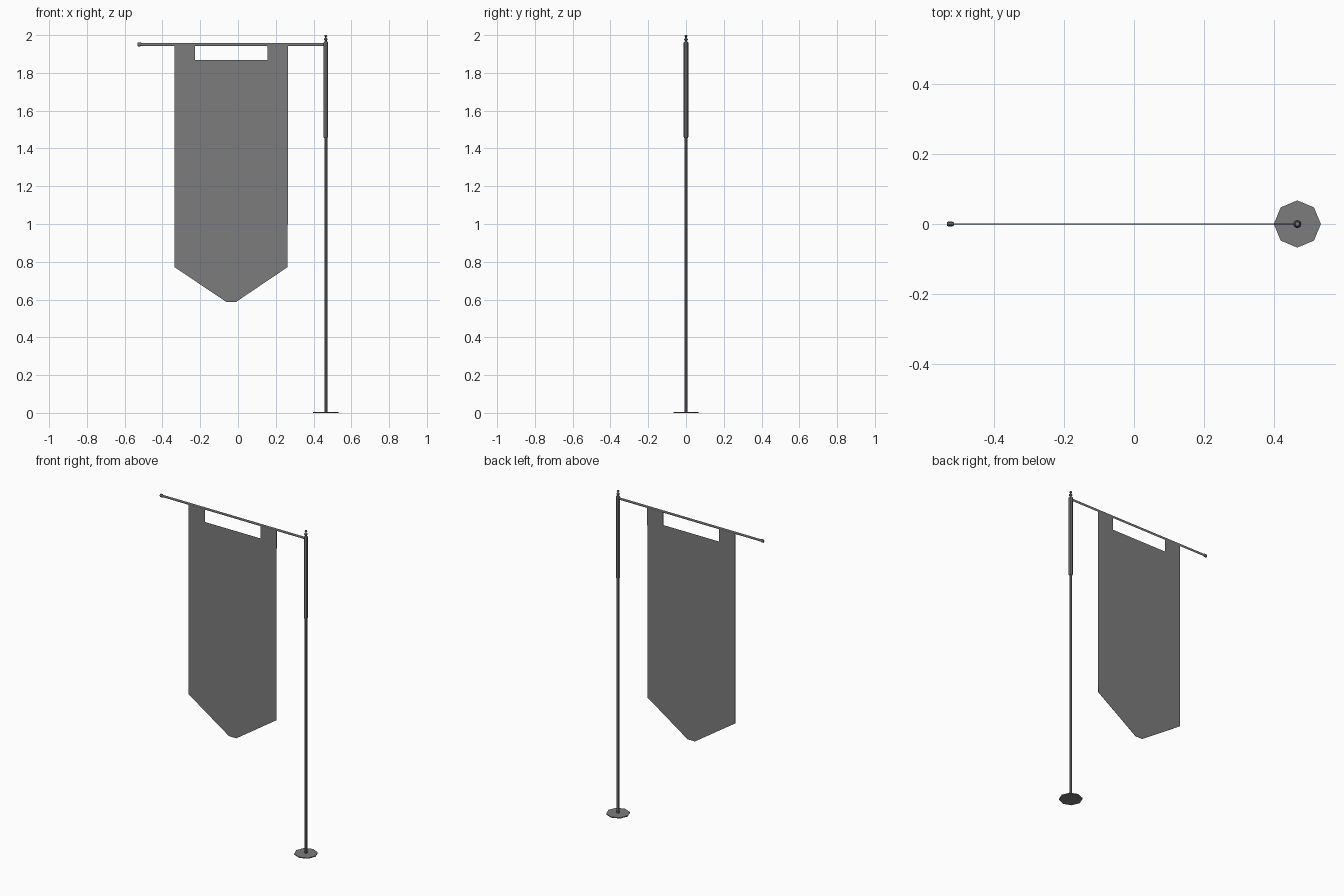
import bpy, bmesh
from math import cos, sin, tau
from mathutils import Matrix

if "Cube" in bpy.data.objects:
    bpy.data.objects.remove(bpy.data.objects["Cube"])

POLE_X, BAR_Z = 0.465, 1.951

dark = bpy.data.materials.new("dark_grey")
dark.diffuse_color = (0.2, 0.2, 0.2, 1)
dark.use_nodes = True
dark.node_tree.nodes["Principled BSDF"].inputs["Base Color"].default_value = dark.diffuse_color


def make_object(name, bm):
    bmesh.ops.recalc_face_normals(bm, faces=bm.faces[:])
    mesh = bpy.data.meshes.new(name)
    bm.to_mesh(mesh)
    bm.free()
    mesh.materials.append(dark)
    obj = bpy.data.objects.new(name, mesh)
    bpy.context.collection.objects.link(obj)
    return obj


def lathe(name, profile, origin, along_x=False, sides=8, y_scale=1):
    """Turn (radius, height) pairs into a capped faceted solid."""
    bm = bmesh.new()
    rings = [[bm.verts.new((r * cos(tau * i / sides), y_scale * r * sin(tau * i / sides), h))
              for i in range(sides)] for r, h in profile]
    for a, b in zip(rings, rings[1:]):
        for i in range(sides):
            j = (i + 1) % sides
            bm.faces.new((a[i], a[j], b[j], b[i]))
    bm.faces.new(rings[0][::-1])
    bm.faces.new(rings[-1])
    turn = Matrix.Rotation(tau / 4, 4, 'Y') if along_x else Matrix.Identity(4)
    bm.transform(Matrix.Translation(origin) @ turn)
    return make_object(name, bm)


# Upright: foot plate, slim pole, thicker upper sleeve and turned finial
foot = (POLE_X, 0, 0)
lathe("base_plate", [(0.067, 0), (0.067, 0.005)], foot)
lathe("pole", [(0.008, 0.005), (0.008, 1.47)], foot)
lathe("upper_sleeve", [(0.009, 1.455), (0.012, 1.46), (0.012, 1.96), (0.009, 1.965)], foot)
lathe("finial", [(0.005, 1.962), (0.005, 1.971), (0.010, 1.975), (0.010, 1.980),
                 (0.004, 1.985), (0.004, 1.991), (0.008, 1.994), (0.006, 2.0)], foot)

# Flattened crossbar and its end knob
lathe("crossbar", [(0.0075, -0.52), (0.0075, POLE_X)], (0, 0, BAR_Z),
      along_x=True, y_scale=0.25)
lathe("crossbar_knob", [(0.007, -0.533), (0.011, -0.529), (0.011, -0.517), (0.007, -0.512)],
      (0, 0, BAR_Z), along_x=True, y_scale=0.6)

# Banner cloth: pointed body with two hanging tabs
outline = [(-0.337, BAR_Z), (-0.337, 0.772), (-0.061, 0.587), (-0.011, 0.587),
           (0.263, 0.772), (0.265, BAR_Z), (0.156, BAR_Z), (0.156, 1.867),
           (-0.227, 1.867), (-0.227, BAR_Z)]
bm = bmesh.new()
face = bm.faces.new([bm.verts.new((x, -0.0005, z)) for x, z in outline])
extruded = bmesh.ops.extrude_face_region(bm, geom=[face], use_keep_orig=True)
moved = [g for g in extruded["geom"] if isinstance(g, bmesh.types.BMVert)]
bmesh.ops.translate(bm, verts=moved, vec=(0, 0.001, 0))
make_object("banner", bm)
